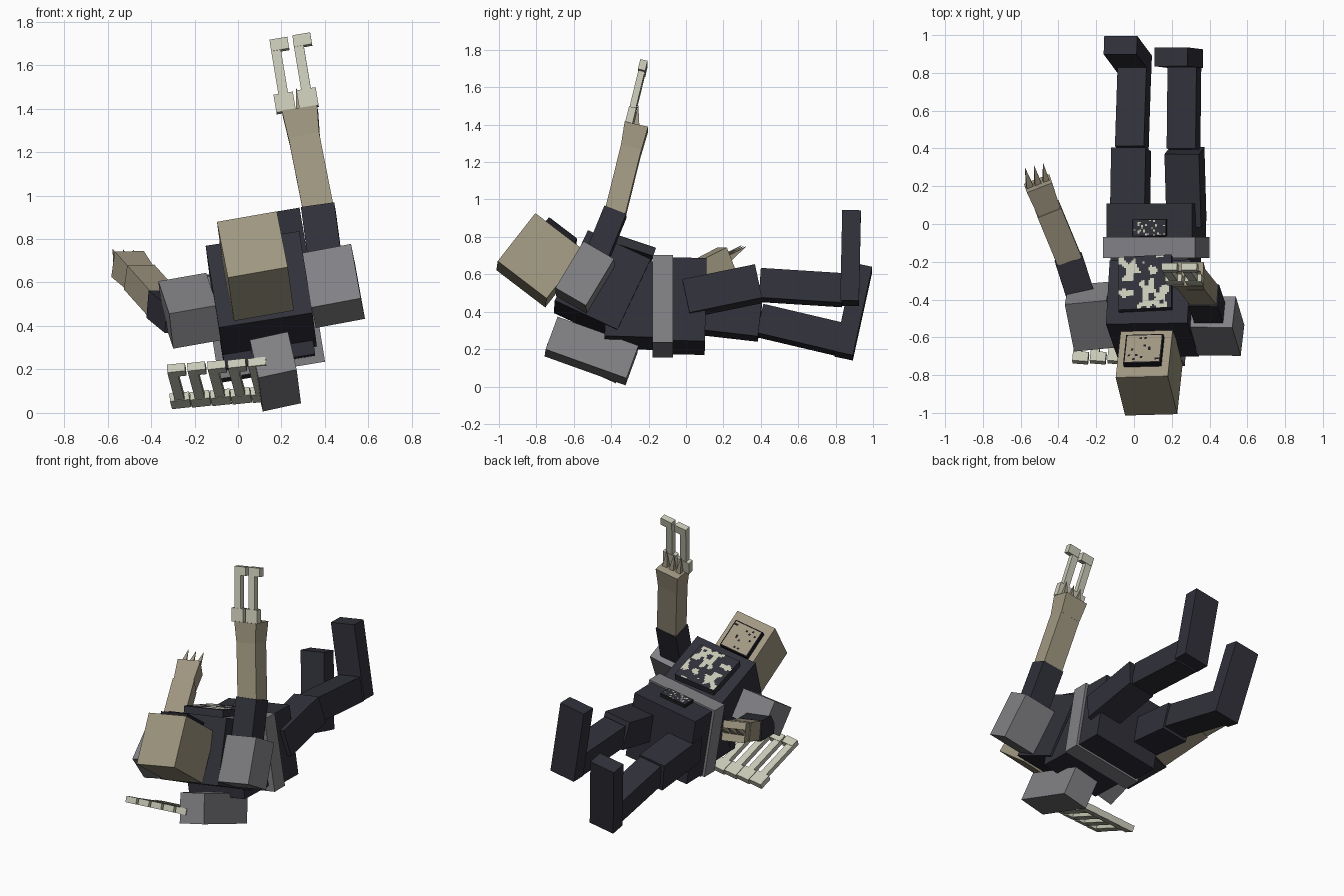
import bpy, bmesh
from mathutils import Vector as V, Matrix, noise

if "Cube" in bpy.data.objects:
    bpy.data.objects.remove(bpy.data.objects["Cube"])


def material(name, rgb):
    m = bpy.data.materials.new(name)
    m.diffuse_color = (*rgb, 1)
    m.use_nodes = True
    m.node_tree.nodes["Principled BSDF"].inputs["Base Color"].default_value = m.diffuse_color
    return m


TAN = material("tan skin", (0.35, 0.31, 0.22))
GREY = material("grey armour", (0.22, 0.22, 0.235))
DARK = material("dark cloth", (0.03, 0.03, 0.042))
BONE = material("pale bone", (0.58, 0.58, 0.47))
BLACK = material("black trim", (0.012, 0.012, 0.016))


def frame(c, along, side):
    """Local Y runs along the part, local X points to its side."""
    y = V(along).normalized()
    x = V(side)
    x = (x - y * x.dot(y)).normalized()
    z = x.cross(y)
    return Matrix.Translation(V(c)) @ Matrix((x, y, z)).transposed().to_4x4()


def finish(name, bm, mats):
    me = bpy.data.meshes.new(name)
    bmesh.ops.recalc_face_normals(bm, faces=bm.faces[:])
    bm.to_mesh(me)
    bm.free()
    ob = bpy.data.objects.new(name, me)
    for m in mats:
        me.materials.append(m)
    bpy.context.collection.objects.link(ob)
    return ob


def add_box(bm, mat, size, offset=(0, 0, 0), taper=1.0):
    vs = bmesh.ops.create_cube(bm, size=1)["verts"]
    for v in vs:
        k = taper if v.co.y > 0 else 1
        p = V((v.co.x * size[0] * k, v.co.y * size[1], v.co.z * size[2] * k))
        v.co = mat @ (p + V(offset))


def box(name, c, along, side, size, mat):
    bm = bmesh.new()
    add_box(bm, frame(c, along, side), size)
    return finish(name, bm, [mat])


def limb(name, a, b, side, w, t, mat, taper=1.0):
    a, b = V(a), V(b)
    bm = bmesh.new()
    add_box(bm, frame((a + b) / 2, b - a, side), (w, (b - a).length, t), taper=taper)
    return finish(name, bm, [mat])


def patterned_panel(name, c, along, side, size, n, lift, mats, rule):
    """Thin sheet of cells lying on a plate, coloured by a rule."""
    bm = bmesh.new()
    m = frame(c, along, side)
    bmesh.ops.create_grid(bm, x_segments=n, y_segments=n, size=0.5)
    for f in bm.faces:
        p = f.calc_center_median()
        f.material_index = 1 if rule(p.x, p.y) else 0
    for v in bm.verts:
        v.co = m @ V((v.co.x * size[0], v.co.y * size[1], lift))
    return finish(name, bm, mats)


def prong(name, base, along, side, length):
    """Bone claw: wide root block, narrow bar, hooked tip."""
    bm = bmesh.new()
    m = frame(base, along, side)
    add_box(bm, m, (0.09, 0.085, 0.04), (0, 0.0425, 0))
    add_box(bm, m, (0.045, length - 0.085, 0.035), (0, (length + 0.085) / 2 - 0.02, 0))
    add_box(bm, m, (0.083, 0.055, 0.04), (0.02, length - 0.0275, 0))
    return finish(name, bm, [BONE])


def spikes(name, base, along, side, spread, length):
    m = frame(base, along, side)
    for i in (-1, 0, 1):
        a = m @ V((i * spread, -0.01, 0))
        b = m @ V((i * spread * 1.1, length, 0))
        limb(f"{name}_{i + 2}", a, b, side, 0.04, 0.035, TAN, 0.04)


# Head with raised face plate
head_up, head_r = (-0.028, -0.262, 0.2), (0.275, 0.005, 0.05)
neck = -V(head_up)
box("head", (0.08, -0.779, 0.675), neck, head_r, (0.28, 0.33, 0.33), TAN)
fc = (0.052, -0.672, 0.815)
box("face_plate", fc, neck, head_r, (0.2, 0.19, 0.04), BLACK)
patterned_panel("face_panel", fc, neck, head_r, (0.185, 0.175), 14, 0.022, [TAN, BLACK],
                lambda x, y: noise.noise(V((x * 9, y * 9, 4))) > 0.42)

# Chest, abdomen, belt and pelvis
chest_s, chest_r = (0.02, 0.335, -0.155), (0.43, 0, 0.07)
box("chest", (0.107, -0.448, 0.537), chest_s, chest_r, (0.436, 0.37, 0.42), DARK)
cp = ((0.06, -0.315, 0.745), (0, 0.3, -0.1), chest_r)
box("chest_plate", *cp, (0.285, 0.295, 0.045), DARK)
patterned_panel("chest_plate_pattern", *cp, (0.28, 0.29), 28, 0.025, [DARK, BONE],
                lambda x, y: noise.noise(V((x * 7, y * 7, 1.3))) > 0.08)
tilt = (0.49, 0, 0.08)
box("abdomen", (0.115, -0.28, 0.435), (0, 1, -0.03), tilt, (0.42, 0.3, 0.41), DARK)
box("belt", (0.118, -0.125, 0.43), (0, 1, 0), tilt, (0.495, 0.11, 0.475), GREY)
box("pelvis", (0.117, 0.0, 0.43), (0, 1, -0.02), tilt, (0.46, 0.21, 0.45), DARK)
pp = ((0.083, -0.02, 0.66), (0, 1, -0.02), tilt)
box("pelvis_plate", *pp, (0.185, 0.09, 0.03), BLACK)
patterned_panel("pelvis_plate_pattern", *pp, (0.17, 0.08), 16, 0.017, [DARK, BONE],
                lambda x, y: noise.noise(V((x * 12, y * 8, 7.7))) > 0.3)

# Legs: hip, knee, ankle, then the upright foot
legs = {
    "left": ((0.278, 0.0, 0.47), (0.267, 0.388, 0.55), (0.262, 0.395, 0.543),
             (0.267, 0.84, 0.515), (0.237, 0.88, 0.687), (-0.08, 0.01, 0.47), 0.49),
    "right": ((-0.022, 0.0, 0.39), (-0.015, 0.395, 0.345), (-0.012, 0.395, 0.353),
              (0.002, 0.82, 0.253), (-0.033, 0.895, 0.4), (-0.08, 0.107, 0.487), 0.49),
}
for s, (hip, knee, k2, ankle, foot, up, ln) in legs.items():
    limb(s + "_thigh", hip, knee, tilt, 0.185, 0.185, DARK)
    limb(s + "_shin", k2, ankle, tilt, 0.155, 0.16, DARK)
    box(s + "_foot", foot, up, tilt, (0.177, ln, 0.1), DARK)

# Raised arm with pad, hand, spikes and two claws
box("left_shoulder_pad", (0.439, -0.54, 0.584), (-0.045, 0.15, 0.25), (0.225, 0, 0.046),
    (0.23, 0.295, 0.19), GREY)
arm_r = (0.2, 0, 0.035)
limb("left_upper_arm", (0.42, -0.53, 0.56), (0.37, -0.377, 0.935), arm_r, 0.155, 0.125, DARK)
limb("left_forearm", (0.372, -0.378, 0.925), (0.305, -0.294, 1.265), arm_r, 0.143, 0.112, TAN)
limb("left_hand", (0.305, -0.294, 1.262), (0.285, -0.265, 1.39), arm_r, 0.143, 0.112, TAN, 1.15)
spikes("left_hand_spike", (0.285, -0.265, 1.385), (-0.05, 0.03, 0.33), arm_r, 0.05, 0.11)
for i, base in enumerate([(0.222, -0.305, 1.385), (0.327, -0.305, 1.405)]):
    prong(f"hand_claw_{i + 1}", base, (-0.055, 0.08, 0.33), arm_r, 0.345)

# Lowered arm with pad, hand and spikes
box("right_shoulder_pad", (-0.222, -0.49, 0.47), (-0.05, 0.25, 0.15), (0.225, 0.03, 0.045),
    (0.225, 0.295, 0.19), GREY)
low_r = (0.13, 0.045, 0.0)
limb("right_upper_arm", (-0.26, -0.45, 0.43), (-0.345, -0.185, 0.5), low_r, 0.15, 0.13, DARK)
limb("right_forearm", (-0.343, -0.19, 0.5), (-0.455, 0.08, 0.625), low_r, 0.135, 0.12, TAN)
limb("right_hand", (-0.454, 0.078, 0.624), (-0.508, 0.215, 0.685), low_r, 0.125, 0.11, TAN, 1.15)
spikes("right_hand_spike", (-0.508, 0.212, 0.684), (-0.05, 0.23, 0.16), low_r, 0.045, 0.12)

# Loose pad below the body with a comb of five claws
box("lower_pad", (0.172, -0.505, 0.19), (0.02, 0.433, -0.155), (0.175, 0, 0.04),
    (0.18, 0.46, 0.19), GREY)
for i in range(5):
    prong(f"lower_claw_{i + 1}", (-0.26 + 0.093 * i, -0.37, 0.04 + 0.007 * i),
          (-0.045, -0.36, 0.165), (0.4, 0, 0.03), 0.4)
